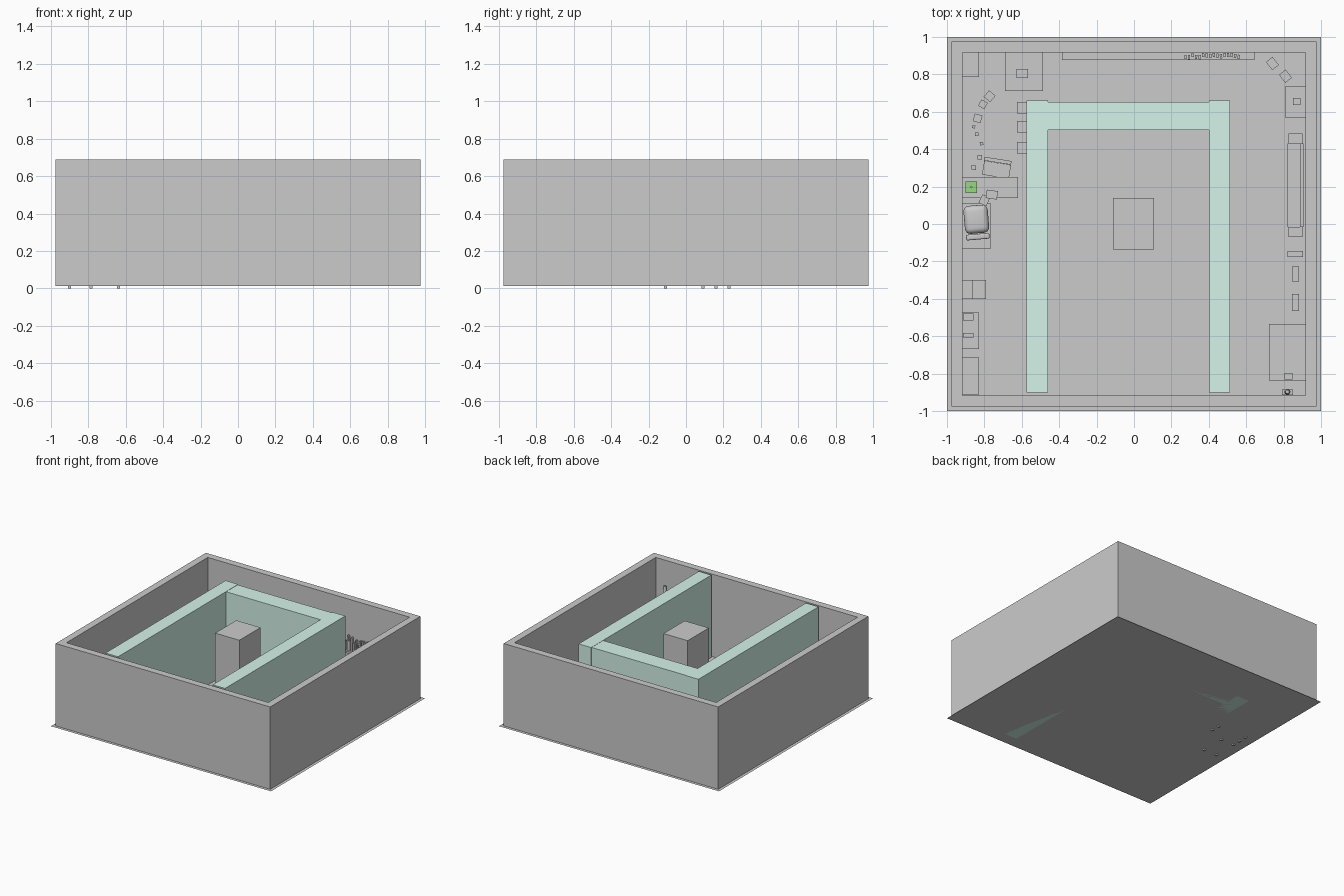
import bpy, bmesh, math, random

if "Cube" in bpy.data.objects:
    bpy.data.objects.remove(bpy.data.objects["Cube"])
random.seed(4)
F = 0.013          # floor level
H = 0.69           # wall height


def finish(name, bm, mat=None):
    bmesh.ops.recalc_face_normals(bm, faces=bm.faces)
    me = bpy.data.meshes.new(name)
    bm.to_mesh(me)
    bm.free()
    ob = bpy.data.objects.new(name, me)
    bpy.context.collection.objects.link(ob)
    if mat:
        me.materials.append(mat)
    return ob


def box(name, x0, x1, y0, y1, z0, z1, rot=0, mat=None, bevel=0):
    bm = bmesh.new()
    bmesh.ops.create_cube(bm, size=1)
    bmesh.ops.scale(bm, vec=(x1 - x0, y1 - y0, z1 - z0), verts=bm.verts)
    ob = finish(name, bm, mat)
    ob.location = ((x0 + x1) / 2, (y0 + y1) / 2, (z0 + z1) / 2)
    ob.rotation_euler.z = math.radians(rot)
    if bevel:
        m = ob.modifiers.new("round", 'BEVEL')
        m.width, m.segments = bevel, 4
        for p in ob.data.polygons:
            p.use_smooth = True
    return ob


def block(name, cx, cy, sx, sy, z0, z1, rot=0, **kw):
    return box(name, cx - sx / 2, cx + sx / 2, cy - sy / 2, cy + sy / 2, z0, z1, rot, **kw)


def cyl(name, x, y, z0, z1, r0, r1=None, n=16):
    bm = bmesh.new()
    bmesh.ops.create_cone(bm, cap_ends=True, segments=n, radius1=r0,
                          radius2=r0 if r1 is None else r1, depth=z1 - z0)
    ob = finish(name, bm)
    ob.location = (x, y, (z0 + z1) / 2)
    return ob


def table(name, x0, x1, y0, y1, top, foot=F, leg=0.016):
    box(name + "_top", x0, x1, y0, y1, top - 0.015, top)
    for i, x in enumerate((x0 + 0.015, x1 - 0.02)):
        for j, y in enumerate((y0 + 0.02, y1 - 0.02)):
            block(f"{name}_leg_{i}{j}", x, y, leg, leg, foot, top - 0.015)


def material(name, rgb):
    m = bpy.data.materials.new(name)
    m.diffuse_color = (*rgb, 1)
    m.use_nodes = True
    m.node_tree.nodes["Principled BSDF"].inputs["Base Color"].default_value = m.diffuse_color
    return m


mint = material("mint", (0.66, 0.9, 0.82))
leaf = material("leaf_green", (0.3, 0.7, 0.22))

# Floor sheet
bm = bmesh.new()
bmesh.ops.create_grid(bm, x_segments=1, y_segments=1, size=1)
finish("floor", bm).location.z = F

# Outer wall ring
bm = bmesh.new()
corners = ((-1, -1), (1, -1), (1, 1), (-1, 1))
loops = [[bm.verts.new((x * r, y * r, z)) for x, y in corners]
         for r, z in ((0.975, F), (0.975, H), (0.917, H), (0.917, F))]
for a, b in zip(loops, loops[1:] + loops[:1]):
    for i in range(4):
        j = (i + 1) % 4
        bm.faces.new((a[i], a[j], b[j], b[i]))
finish("outer_wall", bm)

# Inner partition and central pillar
box("partition_left", -0.575, -0.46, -0.9, 0.66, F, H, mat=mint)
box("partition_right", 0.4, 0.513, -0.9, 0.66, F, H, mat=mint)
box("partition_back", -0.46, 0.4, 0.503, 0.653, F, H - 0.002, mat=mint)
box("pillar", -0.113, 0.107, -0.135, 0.14, F, 0.685)

# Back wall furniture
box("corner_cabinet", -0.917, -0.83, 0.785, 0.917, F, 0.3)
table("back_table", -0.69, -0.487, 0.712, 0.917, 0.2)
block("table_box", -0.597, 0.805, 0.06, 0.05, 0.2, 0.24)
box("long_shelf", -0.385, 0.643, 0.876, 0.917, 0.265, 0.28)
for i in range(16):
    x = 0.275 + i * 0.019
    block(f"shelf_book_{i}", x, 0.897 + random.uniform(-0.008, 0.008), 0.012, 0.022,
          0.28, random.uniform(0.35, 0.41), random.uniform(-8, 8))
for i, (x, y, r) in enumerate(((0.74, 0.858, 38), (0.81, 0.79, 38))):
    block(f"crate_{i}", x, y, 0.045, 0.055, F, 0.12, r)

# Right wall furniture
box("side_cabinet", 0.807, 0.917, 0.57, 0.735, F, 0.2)
block("cabinet_box", 0.87, 0.655, 0.04, 0.04, 0.2, 0.24)
box("sofa_seat", 0.82, 0.905, -0.015, 0.43, F, 0.12)
box("sofa_back", 0.887, 0.905, -0.015, 0.43, 0.12, 0.22)
box("sofa_arm_back", 0.825, 0.9, 0.43, 0.485, F, 0.16)
box("sofa_arm_front", 0.825, 0.9, -0.07, -0.015, F, 0.16)
block("low_stool", 0.862, -0.16, 0.085, 0.032, F, 0.1)
block("plinth_1", 0.864, -0.268, 0.037, 0.08, F, 0.12)
block("plinth_2", 0.864, -0.42, 0.037, 0.09, F, 0.12)
table("corner_table", 0.723, 0.917, -0.838, -0.535, 0.2)
block("corner_table_box", 0.825, -0.815, 0.043, 0.035, 0.2, 0.23)

# Floor lamp
block("lamp_base", 0.82, -0.9, 0.06, 0.03, F, 0.04)
cyl("lamp_pole", 0.82, -0.897, 0.04, 0.46, 0.006)
cyl("lamp_shade", 0.82, -0.897, 0.44, 0.49, 0.016, 0.01)

# Boxes against the partition
for i, y in enumerate((0.622, 0.52, 0.408)):
    block(f"partition_box_{i}", -0.6, y, 0.053, 0.06, F, 0.13)

# Arc of small blocks along the left side
arc = ((-0.772, 0.683, .045, 40), (-0.808, 0.64, .038, 30), (-0.836, 0.565, .042, 15),
       (-0.857, 0.52, .016, 8), (-0.84, 0.48, .018, 0), (-0.815, 0.43, .018, -6),
       (-0.825, 0.357, .024, -4), (-0.857, 0.302, .024, 4))
for i, (x, y, s, r) in enumerate(arc):
    block(f"small_block_{i}", x, y, s, s, F, F + 1.8 * s, -r)

# Desk with legs reaching just under the floor, and its things
table("desk", -0.917, -0.62, 0.14, 0.25, 0.2, foot=0)
block("green_tile", -0.87, 0.197, 0.062, 0.062, 0.2, 0.25, mat=leaf)
cyl("tile_stem", -0.87, 0.197, 0.25, 0.28, 0.006)
block("desk_box_1", -0.76, 0.157, 0.06, 0.045, 0.2, 0.24, -8)
block("desk_box_2", -0.8, 0.127, 0.045, 0.05, 0.17, 0.22, -25)
block("desk_chair_seat", -0.735, 0.29, 0.145, 0.075, 0.1, 0.12, -9)
block("desk_chair_back", -0.728, 0.338, 0.145, 0.02, 0.12, 0.24, -9)
for x in (-0.79, -0.68):
    block("desk_chair_leg", x, 0.29, 0.015, 0.05, F, 0.1, -9)

# Armchair with soft cushion
table("armchair_frame", -0.917, -0.765, -0.13, 0.11, 0.1, foot=0)
block("armchair_cushion", -0.843, 0.025, 0.13, 0.15, 0.1, 0.19, 5, bevel=0.03)
block("armchair_back", -0.835, -0.068, 0.125, 0.03, 0.1, 0.25, 5, bevel=0.008)

# Left wall furniture
box("drawer_unit", -0.917, -0.863, -0.4, -0.3, F, 0.18)
box("drawer_front", -0.863, -0.79, -0.4, -0.3, F, 0.12)
table("side_table", -0.917, -0.83, -0.668, -0.473, 0.18)
box("side_table_box", -0.915, -0.857, -0.515, -0.478, 0.18, 0.23)
box("side_table_tray", -0.915, -0.857, -0.608, -0.582, 0.18, 0.2)
box("end_cabinet", -0.917, -0.83, -0.912, -0.715, F, 0.3)
